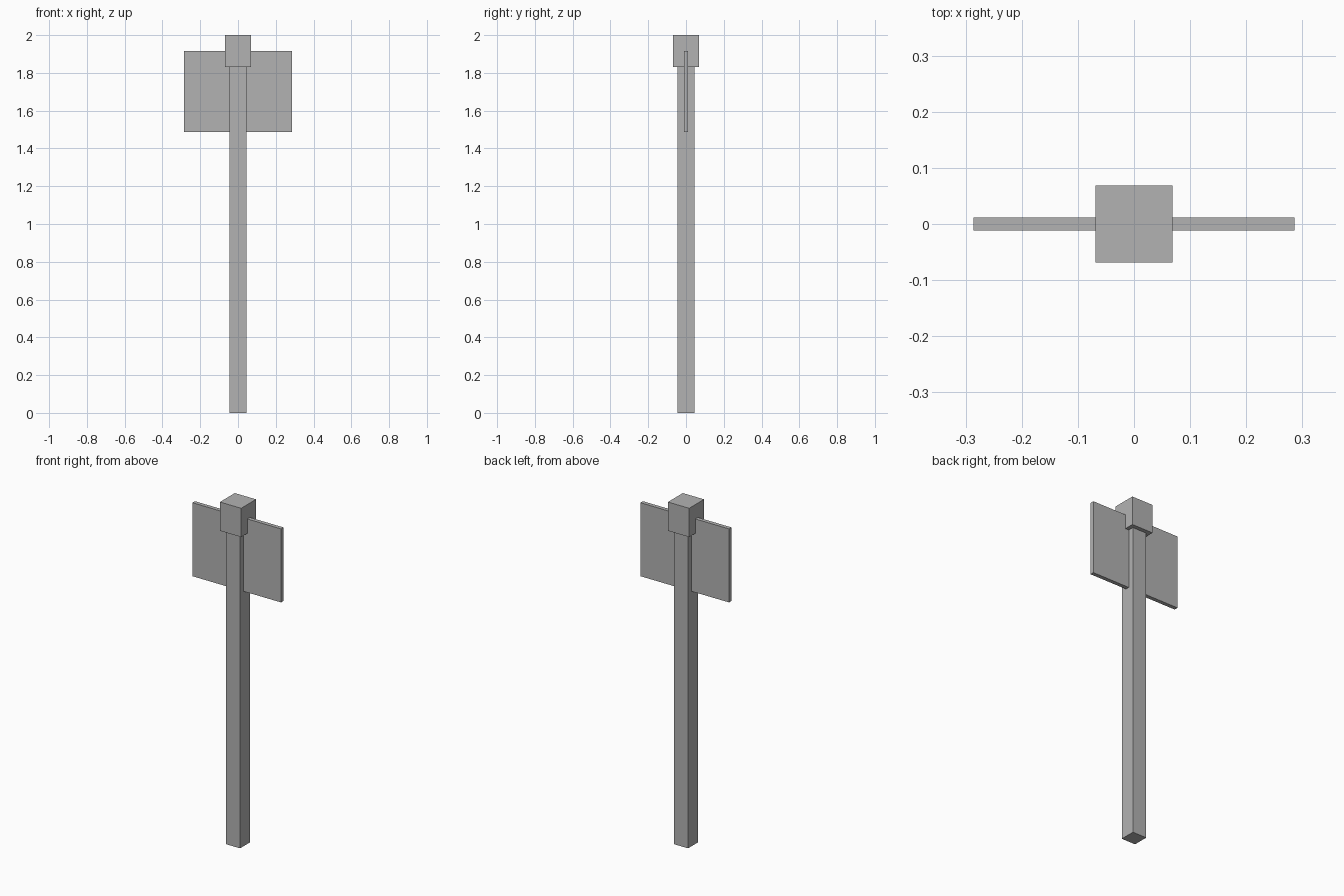
import bpy

# Remove the default cube
cube = bpy.data.objects.get("Cube")
if cube:
    bpy.data.objects.remove(cube, do_unlink=True)

# Single plain grey
grey = bpy.data.materials.new("plain_grey")
grey.use_nodes = True
colour = (0.45, 0.45, 0.45, 1.0)
grey.diffuse_color = colour
grey.node_tree.nodes["Principled BSDF"].inputs["Base Color"].default_value = colour


def box(name, width, depth, bottom, top):
    """Box centred on the vertical axis, spanning bottom to top."""
    bpy.ops.mesh.primitive_cube_add(size=1, location=(0, 0, (bottom + top) / 2))
    obj = bpy.context.object
    obj.name = name
    obj.scale = (width, depth, top - bottom)
    bpy.ops.object.transform_apply(location=False, rotation=False, scale=True)
    obj.data.materials.append(grey)
    return obj


# Square shaft
box("handle", 0.09, 0.09, 0, 1.832)

# Block capping the shaft
box("head_block", 0.137, 0.137, 1.832, 2)

# Thin double blade passing through the shaft and block
box("blade", 0.572, 0.023, 1.487, 1.916)
